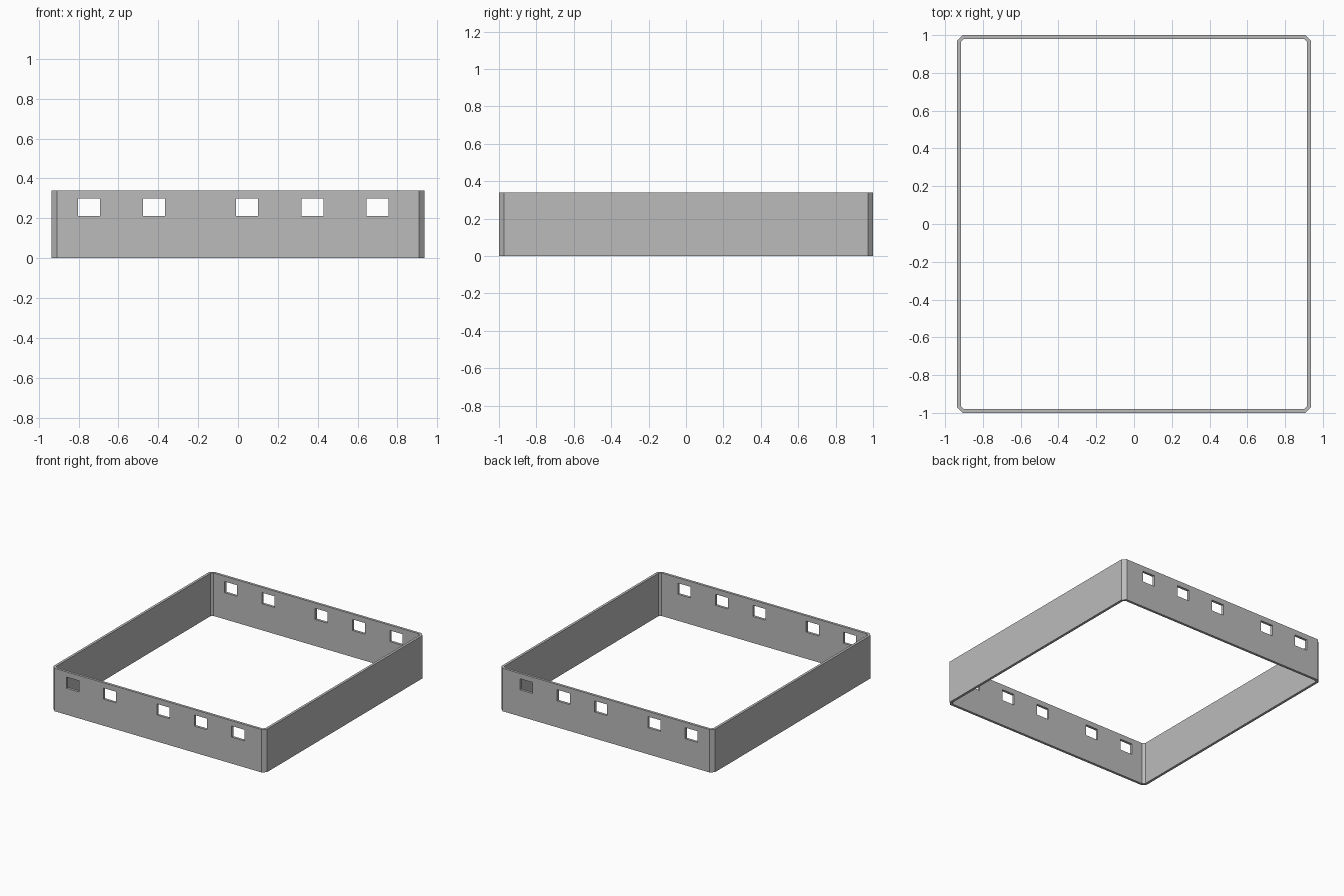
import bpy, bmesh

if "Cube" in bpy.data.objects:
    bpy.data.objects.remove(bpy.data.objects["Cube"])

HX, HY, H = 0.936, 1.0, 0.34      # half width, half depth, height
WALL, CHAMFER = 0.02, 0.028       # wall thickness, outer corner cut
WIN_W, WIN_Z0, WIN_Z1 = 0.11, 0.21, 0.298
WIN_X = (-0.748, -0.422, 0.045, 0.373, 0.70)


def corner_cut_rect(hx, hy, c):
    """Counter-clockwise rectangle with chamfered corners."""
    return [(hx - c, -hy), (hx, -hy + c), (hx, hy - c), (hx - c, hy),
            (-hx + c, hy), (-hx, hy - c), (-hx, -hy + c), (-hx + c, -hy)]


def make_object(name, bm):
    mesh = bpy.data.meshes.new(name)
    bmesh.ops.recalc_face_normals(bm, faces=bm.faces)
    bm.to_mesh(mesh)
    bm.free()
    obj = bpy.data.objects.new(name, mesh)
    bpy.context.collection.objects.link(obj)
    return obj


# Wall ring: outer and inner outlines joined at top and bottom
bm = bmesh.new()
outer = corner_cut_rect(HX, HY, CHAMFER)
inner = corner_cut_rect(HX - WALL, HY - WALL, CHAMFER - WALL * 0.586)
loops = [[bm.verts.new((x, y, z)) for x, y in pts]
         for pts, z in ((outer, 0), (outer, H), (inner, H), (inner, 0))]
for k in range(4):
    a, b = loops[k], loops[(k + 1) % 4]
    for i in range(8):
        j = (i + 1) % 8
        bm.faces.new((a[i], a[j], b[j], b[i]))
walls = make_object("perimeter_wall", bm)

# Window cutters: long boxes passing through front and back walls
bm = bmesh.new()
for x in WIN_X:
    box = bmesh.ops.create_cube(bm, size=1)["verts"]
    bmesh.ops.scale(bm, verts=box, vec=(WIN_W, 2.4, WIN_Z1 - WIN_Z0))
    bmesh.ops.translate(bm, verts=box, vec=(x, 0, (WIN_Z0 + WIN_Z1) / 2))
cutter = make_object("window_cutter", bm)
cutter.hide_render = True
cutter.display_type = 'WIRE'

grey = bpy.data.materials.new("concrete_grey")
grey.diffuse_color = (0.5, 0.5, 0.5, 1)
grey.use_nodes = True
grey.node_tree.nodes["Principled BSDF"].inputs["Base Color"].default_value = grey.diffuse_color
for obj in (walls, cutter):
    obj.data.materials.append(grey)

cut = walls.modifiers.new("windows", 'BOOLEAN')
cut.operation = 'DIFFERENCE'
cut.solver = 'EXACT'
cut.object = cutter
